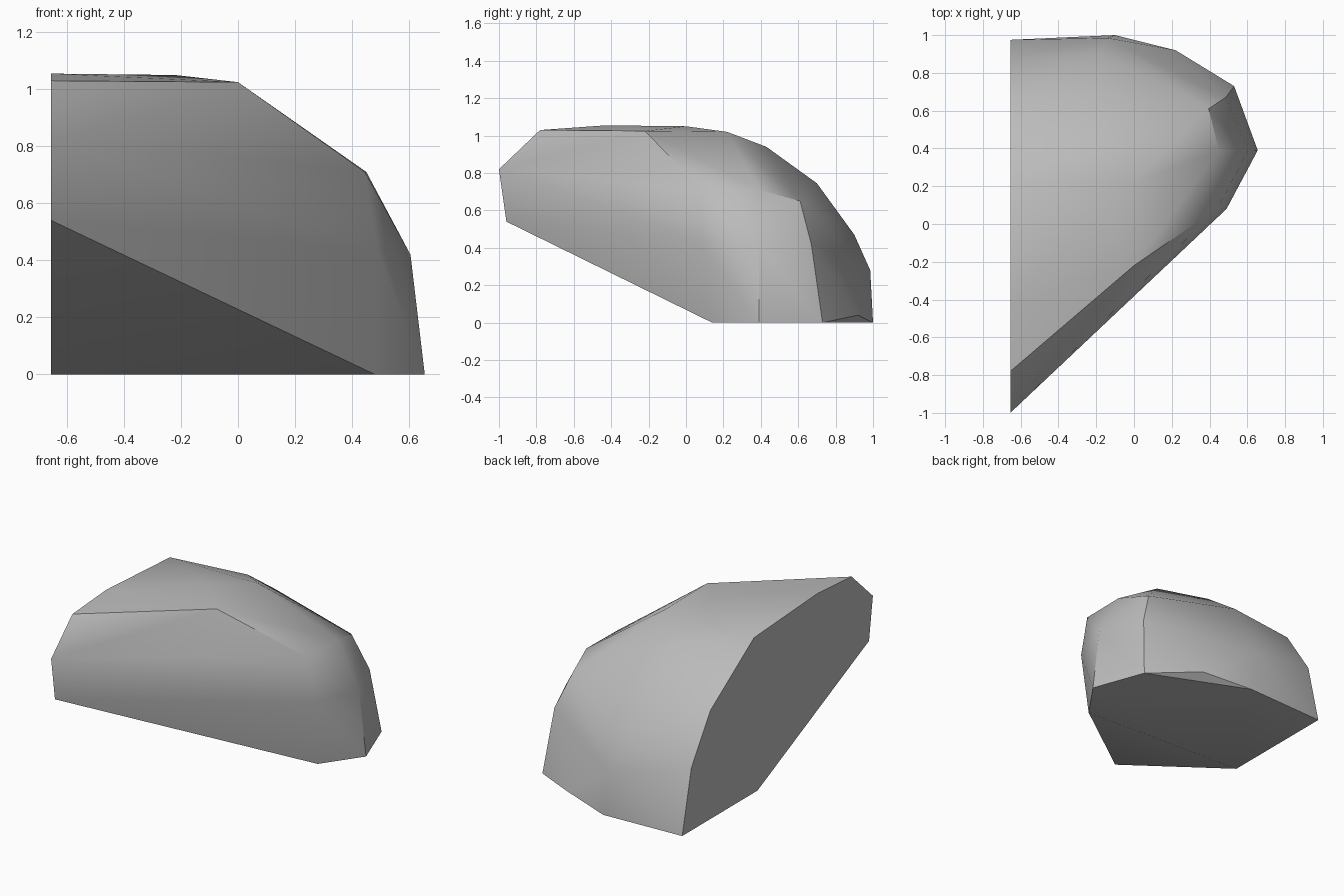
import bpy
import bmesh
from math import radians

cube = bpy.data.objects.get("Cube")
if cube:
    bpy.data.objects.remove(cube, do_unlink=True)


def make_material(name, color):
    mat = bpy.data.materials.new(name)
    mat.use_nodes = True
    mat.diffuse_color = color
    mat.node_tree.nodes["Principled BSDF"].inputs["Base Color"].default_value = color
    return mat


# Outline of the flat side wall, as (y, z)
WALL_X = -0.655
wall = [(0.975, 0), (0.88, 0.41), (0.68, 0.714), (0.23, 1.016), (-0.43, 1.055),
        (-0.78, 1.03), (-1, 0.82), (-0.96, 0.54), (0.195, 0)]

# Rib over the back of the dome
back_rib = [(-0.1, 1, 0), (-0.14, 0.985, 0.28), (-0.18, 0.9, 0.47),
            (-0.22, 0.7, 0.745), (-0.23, 0.43, 0.94), (-0.22, 0, 1.05)]

# Shoulder points between the crown and the outer end
shoulder = [(0, -0.22, 1.025), (0, 0.22, 1.02), (0.22, 0.92, 0.04)]

# Outer end, in three ribs from the ground up
outer_ribs = [(0.48, 0.14, 0), (0.49, 0.08, 0.43), (0.445, 0.085, 0.71),
              (0.655, 0.39, 0), (0.605, 0.39, 0.42), (0.45, 0.39, 0.71),
              (0.53, 0.73, 0), (0.485, 0.67, 0.42), (0.395, 0.61, 0.65)]

# Wrap the sections in one convex faceted shell
bm = bmesh.new()
for p in [(WALL_X, y, z) for y, z in wall] + back_rib + shoulder + outer_ribs:
    bm.verts.new(p)
hull = bmesh.ops.convex_hull(bm, input=bm.verts)
loose = [v for v in bm.verts if not v.link_faces]
bmesh.ops.delete(bm, geom=loose, context="VERTS")

# Merge the flat cuts into single faces
bmesh.ops.dissolve_limit(bm, angle_limit=radians(0.5), verts=bm.verts, edges=bm.edges)
bmesh.ops.recalc_face_normals(bm, faces=bm.faces)

mesh = bpy.data.meshes.new("rock_chunk")
bm.to_mesh(mesh)
bm.free()
mesh.materials.append(make_material("stone grey", (0.5, 0.5, 0.5, 1)))
rock = bpy.data.objects.new("rock_chunk", mesh)
bpy.context.collection.objects.link(rock)

# Soft facets with crisp cut edges
bpy.ops.object.select_all(action="DESELECT")
rock.select_set(True)
bpy.context.view_layer.objects.active = rock
bpy.ops.object.shade_smooth_by_angle(angle=radians(30))
